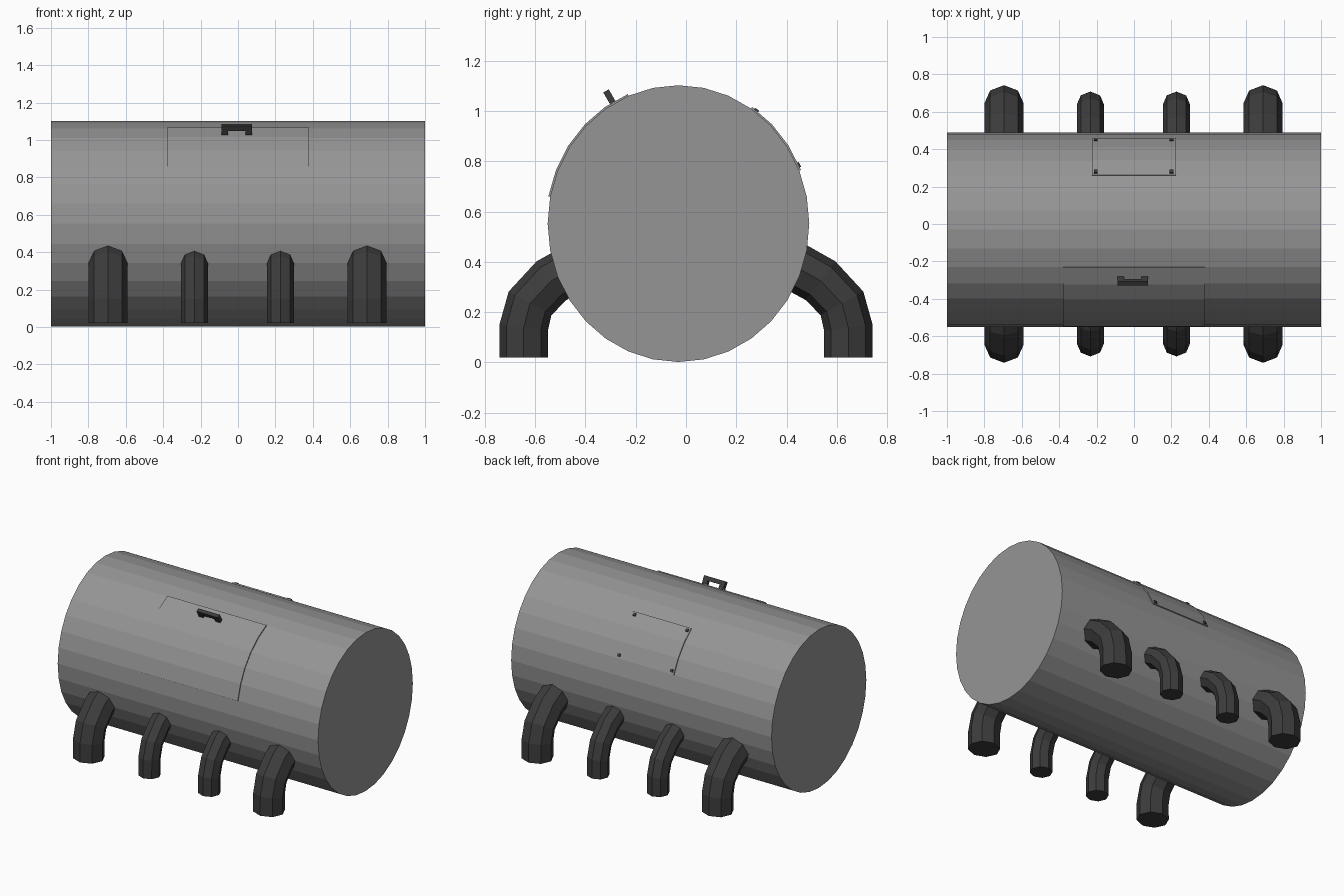
import bpy, bmesh
from math import sin, cos, pi, radians
from mathutils import Vector, Matrix

cube = bpy.data.objects.get("Cube")
if cube:
    bpy.data.objects.remove(cube, do_unlink=True)

SIDES = 32
MID_Y, MID_Z = -0.03, 0.552
RAD_Y, RAD_Z = 0.52, 0.55


def material(name, value):
    mat = bpy.data.materials.new(name)
    mat.use_nodes = True
    colour = (value, value, value, 1)
    mat.diffuse_color = colour
    mat.node_tree.nodes["Principled BSDF"].inputs["Base Color"].default_value = colour
    return mat


GREY = material("mid grey metal", 0.30)
DARK = material("dark grey rubber", 0.045)


def finish(name, bm, *mats):
    bmesh.ops.recalc_face_normals(bm, faces=bm.faces)
    mesh = bpy.data.meshes.new(name)
    bm.to_mesh(mesh)
    bm.free()
    for mat in mats:
        mesh.materials.append(mat)
    obj = bpy.data.objects.new(name, mesh)
    bpy.context.collection.objects.link(obj)
    return obj


def loft(bm, rings):
    """Skin closed rings of points and cap both ends."""
    loops = [[bm.verts.new(p) for p in ring] for ring in rings]
    n = len(loops[0])
    for a, b in zip(loops, loops[1:]):
        for i in range(n):
            j = (i + 1) % n
            bm.faces.new((a[i], a[j], b[j], b[i]))
    bm.faces.new(loops[0])
    bm.faces.new(loops[-1])


def shell_point(x, step, lift=0.0):
    """Point on the barrel, counted in facets from the top towards +y."""
    t = 2 * pi * step / SIDES
    return Vector((x, MID_Y + (RAD_Y + lift) * sin(t), MID_Z + (RAD_Z + lift) * cos(t)))


# Barrel body
bm = bmesh.new()
loft(bm, [[shell_point(x, i) for i in range(SIDES)] for x in (-1, 1)])
finish("barrel_body", bm, GREY)


# Thin curved panels that follow the barrel facets
def panel(name, half_width, first, last):
    bm = bmesh.new()
    rings = []
    for step in range(first, last + 1):
        rings.append([shell_point(x, step, lift) for x, lift in (
            (-half_width, -0.001), (half_width, -0.001),
            (half_width, 0.007), (-half_width, 0.007))])
    loft(bm, rings)
    finish(name, bm, GREY)


panel("front_door", 0.38, -7, -2)
panel("back_hatch", 0.225, 3, 6)


def add_box(bm, centre, size, tilt=0.0):
    bmesh.ops.create_cube(bm, size=1, matrix=Matrix.Translation(centre)
                          @ Matrix.Rotation(tilt, 4, 'X') @ Matrix.Diagonal((*size, 1)))


# Door handle: a bar on two feet, leaning out from the barrel
bm = bmesh.new()
add_box(bm, (0, 0, 0.012), (0.165, 0.025, 0.028))
for side in (-1, 1):
    add_box(bm, (side * 0.064, 0, -0.014), (0.036, 0.025, 0.026))
bm.transform(Matrix.Translation((-0.007, -0.305, 1.057)) @ Matrix.Rotation(radians(30), 4, 'X'))
finish("door_handle", bm, DARK)

# Hatch studs
bm = bmesh.new()
for y, step in ((0.285, 3.2), (0.45, 5.8)):
    for x in (-0.205, 0.2):
        add_box(bm, shell_point(x, step, 0.003), (0.02, 0.02, 0.018), -2 * pi * step / SIDES)
finish("hatch_studs", bm, DARK)


# Bent eight-sided legs
def leg(name, x, side, path, rad_x, rad_bend):
    bm = bmesh.new()
    pts = [Vector((0, side * y, z)) for y, z in path]
    rings = []
    for i, p in enumerate(pts):
        ahead = (pts[min(i + 1, len(pts) - 1)] - p).normalized()
        behind = (p - pts[max(i - 1, 0)]).normalized()
        along = (ahead + behind).normalized()
        across = along.cross(Vector((1, 0, 0)))
        rings.append([p + Vector((x, 0, 0)) + Vector((rad_x * cos(k * pi / 4), 0, 0))
                      + across * rad_bend * sin(k * pi / 4) for k in range(8)])
    loft(bm, rings)
    finish(name, bm, DARK)


BIG = ((0.40, 0.40), (0.535, 0.325), (0.62, 0.235), (0.645, 0.14), (0.645, 0.02))
SMALL = ((0.40, 0.40), (0.53, 0.325), (0.61, 0.235), (0.638, 0.14), (0.638, 0.02))
for label, side in (("front", -1), ("back", 1)):
    for hand, x in (("right", -0.695), ("left", 0.69)):
        leg(f"{label}_{hand}_outer_leg", x, side, BIG, 0.105, 0.097)
    for hand, x in (("right", -0.233), ("left", 0.227)):
        leg(f"{label}_{hand}_inner_leg", x, side, SMALL, 0.073, 0.07)
